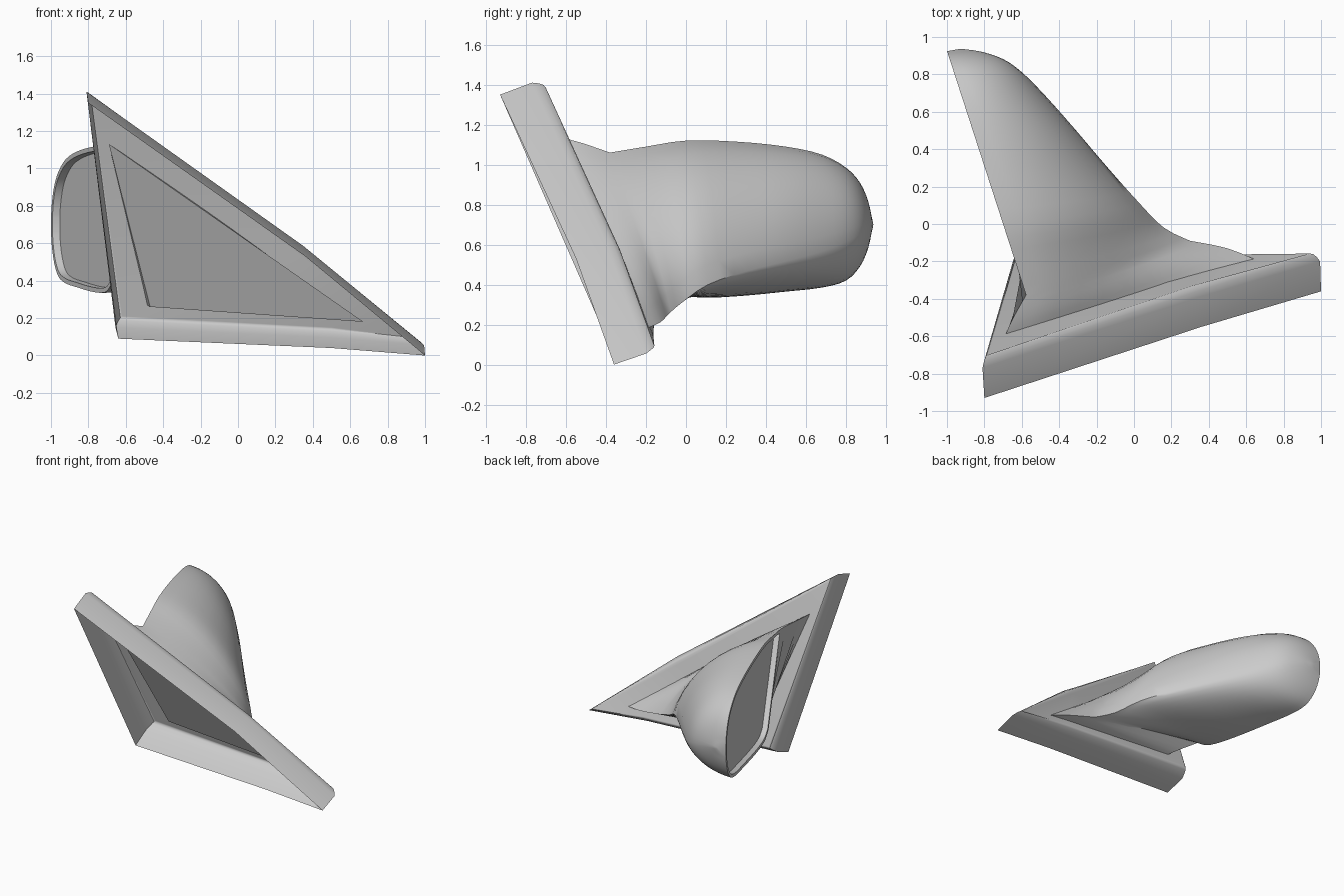
import bpy, bmesh, math
from mathutils import Vector as V

cube = bpy.data.objects.get("Cube")
if cube:
    bpy.data.objects.remove(cube)

grey = bpy.data.materials.new("grey_plastic")
grey.use_nodes = True
grey.diffuse_color = (0.6, 0.6, 0.6, 1)
grey.node_tree.nodes["Principled BSDF"].inputs["Base Color"].default_value = (0.6, 0.6, 0.6, 1)


def finish(bm, name, angle):
    me = bpy.data.meshes.new(name)
    bm.to_mesh(me)
    bm.free()
    ob = bpy.data.objects.new(name, me)
    bpy.context.collection.objects.link(ob)
    me.materials.append(grey)
    bpy.ops.object.select_all(action='DESELECT')
    ob.select_set(True)
    bpy.context.view_layer.objects.active = ob
    bpy.ops.object.shade_smooth_by_angle(angle=math.radians(angle))


def bridge(bm, a, b, closed):
    n = len(a)
    for i in range(n if closed else n - 1):
        j = (i + 1) % n
        bm.faces.new((a[i], a[j], b[j], b[i]))


# Triangular mounting shell: open front, rounded back edge, flat back panel
front = [V(p) for p in ((-.80, -.93, 1.35), (.36, -.55, .53), (1, -.36, 0),
                        (.5, -.37, .04), (-.64, -.38, .09))]
back = [V(p) for p in ((-.81, -.77, 1.41), (.35, -.39, .585), (.995, -.2, .055),
                       (.5, -.22, .095), (-.655, -.23, .15))]
panel = [V(p) for p in ((-.78, -.70, 1.37), (.3, -.33, .56), (.92, -.165, .1),
                        (.5, -.165, .15), (-.62, -.16, .21))]
shell_rings = [front, back]
for t in (.25, .5, .75):
    bulge = V((0, .022, .009)) * math.sin(math.pi * t)
    shell_rings.append([b.lerp(p, t) + bulge for b, p in zip(back, panel)])
shell_rings.append(panel)
bm = bmesh.new()
loops = [[bm.verts.new(p) for p in ring] for ring in shell_rings]
for a, b in zip(loops, loops[1:]):
    bridge(bm, a, b, True)
top, mid, right, low, left = loops[-1]
for tri in ((top, mid, left), (mid, low, left), (mid, right, low)):
    bm.faces.new(tri)
bmesh.ops.recalc_face_normals(bm, faces=bm.faces[:])
finish(bm, "mounting_shell", 45)


# Housing: sections running from the triangular foot to the rounded tip
def on_opening(y, z):
    return V((-.70 - .324 * y, y, z))


def quarter(a, b, corner, steps):
    c = a + b - corner
    for i in range(steps + 1):
        t = math.pi / 2 * i / steps
        yield c + (a - c) * math.cos(t) + (b - c) * math.sin(t)


def section(t, q, r, full_top, full_low, steps=10):
    k1 = ((t + q) / 2).lerp(V((q.x, (t.y + q.y) / 2, t.z)), full_top)
    k2 = ((q + r) / 2).lerp(V((q.x, (q.y + r.y) / 2, r.z)), full_low)
    return list(quarter(t, q, k1, steps)) + list(quarter(q, r, k2, steps))[1:]


def refine(rows, steps=3):
    """Smooth extra sections between the given ones."""
    out = []
    for i in range(len(rows) - 1):
        quad = zip(rows[max(i - 1, 0)], rows[i], rows[i + 1], rows[min(i + 2, len(rows) - 1)])
        quad = list(quad)
        for s in range(steps):
            t = s / steps
            out.append([b + ((c - a) * t + (2 * a - 5 * b + 4 * c - d) * t ** 2
                             + (3 * b - a - 3 * c + d) * t ** 3) / 2 for a, b, c, d in quad])
    return out + [rows[-1]]


foot = [
    section(V((-.69, -.6, 1.13)), V((.67, -.2, .18)), V((-.47, -.205, .26)), 0, 0),
    section(V((-.65, -.51, 1.105)), V((.5, -.13, .21)), V((-.53, -.15, .3)), .16, 0),
    section(on_opening(-.38, 1.06), V((.3, -.09, .25)), on_opening(-.08, .39), .33, .1),
]
body = [
    foot[-1],
    section(on_opening(-.2, 1.09), V((.16, -.02, .31)), on_opening(0, .345), .5, .3),
    section(on_opening(0, 1.12), V((.03, .11, .4)), on_opening(.12, .335), .66, .8),
]
# top y, bottom y, top z, bottom z, outer x, outer z, fullness of the top
for yt, yb, zt, zb, xo, zo, full in (
        (.25, .3, 1.115, .345, -.15, .47, .75), (.5, .5, 1.09, .365, -.32, .52, .85),
        (.68, .68, 1.05, .385, -.48, .57, .92), (.8, .8, .985, .42, -.6, .62, 1),
        (.87, .87, .91, .49, -.7, .66, 1), (.91, .91, .82, .58, -.82, .69, 1),
        (.925, .925, .74, .66, -.93, .7, 1)):
    body.append(section(on_opening(yt, zt), V((xo, yb + .012, zo)), on_opening(yb, zb), full, 1))

foot, body = refine(foot), refine(body)
bm = bmesh.new()
rings = [[bm.verts.new(p) for p in s] for s in foot + body[1:]]
for a, b in zip(rings, rings[1:]):
    bridge(bm, a, b, False)
bm.faces.new(rings[-1])
bm.faces.new(rings[0])
# Flank between the foot and the mirror opening
start = len(foot) - 1
for a, b in zip(rings[:start], rings[1:start + 1]):
    bm.faces.new((a[0], b[0], b[-1], a[-1]))
# Mirror opening: thin rim with a recessed glass
rim = [r[0] for r in rings[start:]] + [r[-1] for r in reversed(rings[start:])]
glass = bm.faces.new(rim)
bmesh.ops.recalc_face_normals(bm, faces=bm.faces[:])
bmesh.ops.inset_region(bm, faces=[glass], thickness=.025, use_even_offset=True)
bmesh.ops.inset_region(bm, faces=[glass], thickness=.004, use_even_offset=True)
glass.normal_update()
bmesh.ops.translate(bm, vec=glass.normal * -.04, verts=glass.verts[:])
finish(bm, "mirror_housing", 40)
